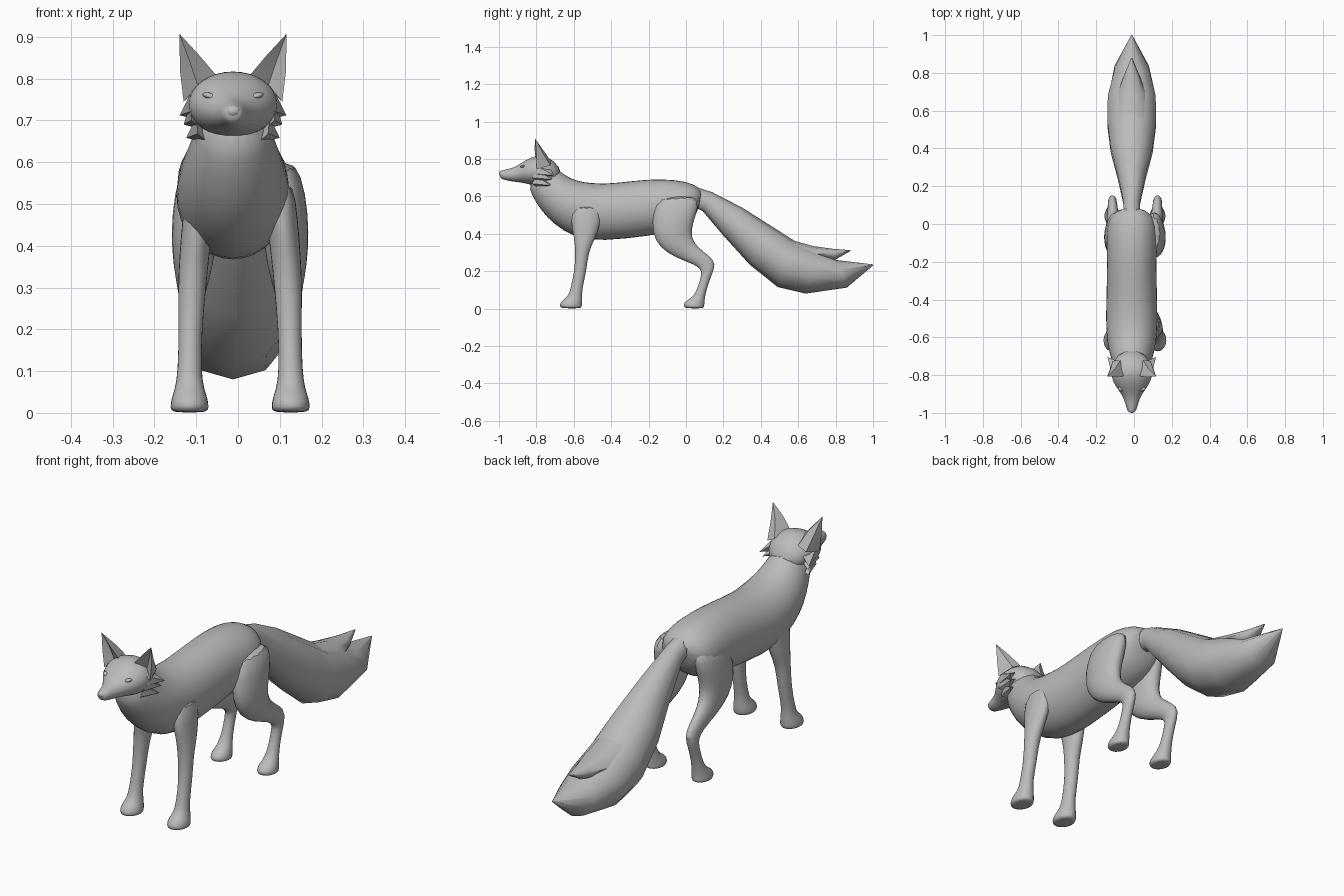
import bpy, bmesh, math
from mathutils import Vector

CX = -0.012   # midline of head, torso and tail
LX = 0.005    # midline between the legs

grey = bpy.data.materials.new("fur grey")
grey.diffuse_color = (0.5, 0.5, 0.5, 1)


def finish(name, bm, subsurf=0, angle=60):
    bmesh.ops.recalc_face_normals(bm, faces=bm.faces)
    me = bpy.data.meshes.new(name)
    bm.to_mesh(me)
    bm.free()
    ob = bpy.data.objects.new(name, me)
    bpy.context.collection.objects.link(ob)
    me.materials.append(grey)
    if subsurf:
        mod = ob.modifiers.new("smooth", "SUBSURF")
        mod.levels = mod.render_levels = subsurf
    bpy.ops.object.select_all(action='DESELECT')
    ob.select_set(True)
    bpy.context.view_layer.objects.active = ob
    bpy.ops.object.shade_smooth_by_angle(angle=math.radians(angle))
    return ob


def loft(name, rings, mid, side=1, segs=14, subsurf=1):
    """Skin over ellipses: (y, z) of two opposite points, half width, x offset."""
    bm = bmesh.new()
    loops = []
    for y1, z1, y2, z2, hw, *off in rings:
        x = mid + side * (off[0] if off else 0)
        c = Vector((x, (y1 + y2) / 2, (z1 + z2) / 2))
        h = Vector((0, (y1 - y2) / 2, (z1 - z2) / 2))
        loops.append([bm.verts.new(c + h * math.cos(t) + Vector((hw * math.sin(t), 0, 0)))
                      for t in (2 * math.pi * i / segs for i in range(segs))])
    for a, b in zip(loops, loops[1:]):
        for i in range(segs):
            j = (i + 1) % segs
            bm.faces.new((a[i], a[j], b[j], b[i]))
    bm.faces.new(loops[0])
    bm.faces.new(loops[-1])
    return finish(name, bm, subsurf)


def solid(name, points, faces, side, angle=40):
    """Small faceted piece, mirrored about the midline by side."""
    bm = bmesh.new()
    vs = [bm.verts.new((CX + side * x, y, z)) for x, y, z in points]
    for f in faces:
        bm.faces.new([vs[i] for i in f])
    return finish(name, bm, 0, angle)


def ball(name, loc, scale, tilt=0):
    bm = bmesh.new()
    bmesh.ops.create_uvsphere(bm, u_segments=12, v_segments=8, radius=1)
    ob = finish(name, bm)
    ob.location, ob.scale, ob.rotation_euler = loc, scale, (0, tilt, 0)


# Torso and neck
loft("torso", [
    (-0.73, 0.785, -0.85, 0.67, 0.075),
    (-0.68, 0.74, -0.825, 0.60, 0.092),
    (-0.62, 0.697, -0.775, 0.52, 0.115),
    (-0.55, 0.677, -0.71, 0.45, 0.132),
    (-0.47, 0.671, -0.60, 0.375, 0.14),
    (-0.38, 0.673, -0.45, 0.355, 0.138),
    (-0.20, 0.697, -0.20, 0.385, 0.132),
    (-0.05, 0.692, -0.05, 0.41, 0.14),
    (0.04, 0.67, 0.02, 0.45, 0.125),
    (0.10, 0.63, 0.06, 0.51, 0.075)], CX, segs=16)

# Head and muzzle
loft("head", [
    (-0.998, 0.732, -0.995, 0.70, 0.018),
    (-0.985, 0.74, -0.98, 0.688, 0.027),
    (-0.92, 0.752, -0.92, 0.677, 0.042),
    (-0.885, 0.777, -0.88, 0.673, 0.07),
    (-0.83, 0.811, -0.84, 0.662, 0.103),
    (-0.77, 0.828, -0.80, 0.656, 0.115),
    (-0.70, 0.79, -0.74, 0.66, 0.095),
    (-0.66, 0.73, -0.70, 0.66, 0.06)], CX, segs=16)
ball("nose", (CX, -0.982, 0.722), (0.02, 0.018, 0.016))

# Tail with a second upper tuft
loft("tail", [
    (0.02, 0.66, 0.03, 0.55, 0.045),
    (0.14, 0.622, 0.09, 0.52, 0.047),
    (0.30, 0.54, 0.20, 0.39, 0.077),
    (0.45, 0.445, 0.34, 0.235, 0.117),
    (0.58, 0.362, 0.49, 0.115, 0.136),
    (0.70, 0.315, 0.64, 0.08, 0.133),
    (0.80, 0.26, 0.86, 0.112, 0.095),
    (1.0, 0.236, 1.0, 0.23, 0.003)], CX, segs=10, subsurf=0)
loft("tail_tuft", [
    (0.55, 0.37, 0.58, 0.26, 0.085),
    (0.68, 0.334, 0.70, 0.25, 0.075),
    (0.78, 0.32, 0.80, 0.262, 0.04),
    (0.88, 0.312, 0.88, 0.308, 0.002)], CX, segs=8, subsurf=0)

for side, tag in ((-1, "left"), (1, "right")):
    # Front leg, shoulder to paw
    loft("front_leg_" + tag, [
        (-0.61, 0.56, -0.45, 0.56, 0.035, 0.095),
        (-0.62, 0.46, -0.45, 0.46, 0.04, 0.10),
        (-0.60, 0.38, -0.485, 0.37, 0.037, 0.11),
        (-0.592, 0.30, -0.522, 0.30, 0.035, 0.115),
        (-0.597, 0.20, -0.53, 0.20, 0.029, 0.119),
        (-0.62, 0.10, -0.556, 0.10, 0.029, 0.121),
        (-0.632, 0.065, -0.553, 0.05, 0.036, 0.121),
        (-0.67, 0.04, -0.553, 0.025, 0.046, 0.121),
        (-0.68, 0.015, -0.555, 0.01, 0.048, 0.121),
        (-0.67, 0.0, -0.56, 0.0, 0.045, 0.121)], LX, side, segs=12)
    # Hind leg, thigh to hock to paw
    loft("hind_leg_" + tag, [
        (-0.16, 0.60, 0.06, 0.61, 0.04, 0.095),
        (-0.18, 0.51, 0.075, 0.545, 0.055, 0.105),
        (-0.19, 0.41, 0.038, 0.45, 0.058, 0.11),
        (-0.145, 0.322, 0.03, 0.385, 0.05, 0.112),
        (-0.05, 0.267, 0.06, 0.33, 0.036, 0.115),
        (0.05, 0.233, 0.125, 0.285, 0.027, 0.118),
        (0.082, 0.205, 0.165, 0.24, 0.024, 0.12),
        (0.08, 0.17, 0.135, 0.175, 0.024, 0.12),
        (0.058, 0.10, 0.11, 0.10, 0.025, 0.12),
        (0.035, 0.06, 0.10, 0.045, 0.034, 0.12),
        (-0.01, 0.038, 0.10, 0.022, 0.042, 0.12),
        (-0.018, 0.015, 0.10, 0.01, 0.044, 0.12),
        (-0.005, 0.0, 0.095, 0.0, 0.041, 0.12)], LX, side, segs=12)
    # Ear: rim, tip, rounded back and hollow front
    solid("ear_" + tag, [
        (0.128, -0.806, 0.907),                              # tip
        (0.042, -0.805, 0.81), (0.08, -0.81, 0.855),         # inner rim
        (0.118, -0.80, 0.745), (0.127, -0.80, 0.82),         # outer rim
        (0.06, -0.72, 0.785), (0.10, -0.725, 0.765),         # back base
        (0.085, -0.762, 0.845), (0.112, -0.765, 0.83),       # back mid
        (0.085, -0.775, 0.785), (0.105, -0.785, 0.845)],     # hollow
        [(0, 2, 10), (0, 10, 4), (2, 1, 9, 10), (10, 9, 3, 4), (1, 3, 9),
         (0, 7, 2), (2, 7, 5, 1), (0, 8, 7), (7, 8, 6, 5),
         (0, 4, 8), (4, 3, 6, 8), (1, 5, 6, 3)], side)
    # Pointed cheek fur
    for n, (x, y, z), dz in (("upper", (0.128, -0.705, 0.712), 0.045),
                             ("middle", (0.118, -0.715, 0.69), 0.03),
                             ("lower", (0.112, -0.725, 0.658), 0.03)):
        base = 0.085 if n != "lower" else 0.07
        solid(f"cheek_{n}_{tag}", [
            (x, y, z),
            (base + 0.018, -0.80, z + 0.05), (base + 0.014, -0.825, z + 0.01),
            (base - 0.01, -0.79, z - 0.012), (base - 0.02, -0.73, z + dz)],
            [(0, 1, 2), (0, 2, 3), (0, 3, 4), (0, 4, 1), (1, 4, 3, 2)], side)
    # Slanted eye
    ball("eye_" + tag, (CX + side * 0.052, -0.872, 0.757), (0.022, 0.014, 0.008), -side * 0.3)
